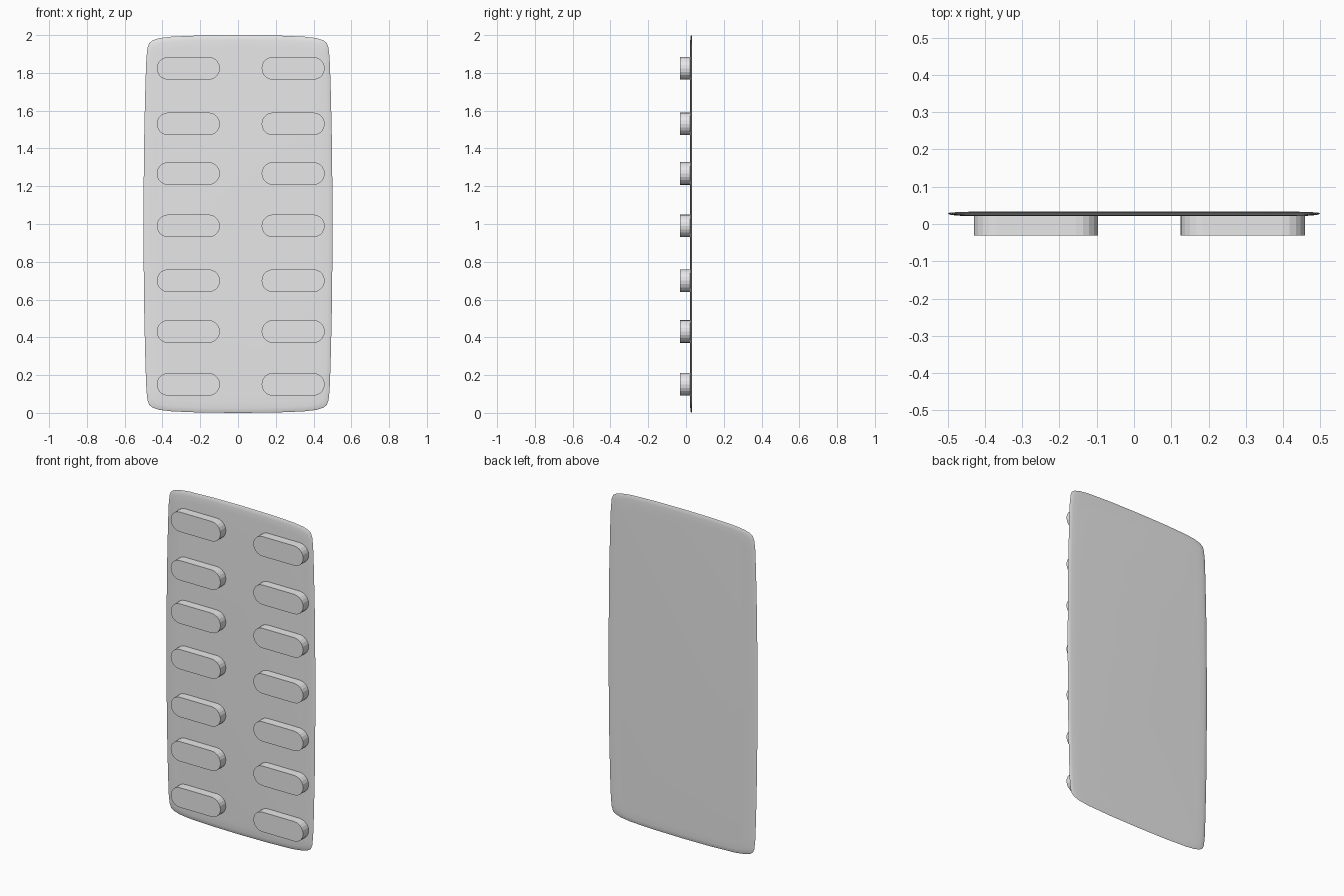
import bpy, bmesh, math

cube = bpy.data.objects.get("Cube")
if cube:
    bpy.data.objects.remove(cube, do_unlink=True)

grey = bpy.data.materials.new("light grey")
grey.use_nodes = True
grey.diffuse_color = (0.8, 0.8, 0.8, 1)
grey.node_tree.nodes["Principled BSDF"].inputs["Base Color"].default_value = (0.8, 0.8, 0.8, 1)


def loft(name, rings):
    """Join matching rings of points into a closed solid with flat end caps."""
    bm = bmesh.new()
    loops = [[bm.verts.new(p) for p in ring] for ring in rings]
    n = len(loops[0])
    for a, b in zip(loops, loops[1:]):
        for i in range(n):
            j = (i + 1) % n
            bm.faces.new((a[i], a[j], b[j], b[i]))
    bm.faces.new(loops[0])
    bm.faces.new(loops[-1])
    bmesh.ops.recalc_face_normals(bm, faces=bm.faces)
    mesh = bpy.data.meshes.new(name)
    bm.to_mesh(mesh)
    bm.free()
    mesh.materials.append(grey)
    obj = bpy.data.objects.new(name, mesh)
    bpy.context.collection.objects.link(obj)
    return obj


# Backing plate: bulging rounded rectangle with a thin tapered rim
quarter = [(0.5, 0), (0.499, 0.25), (0.496, 0.5), (0.49, 0.75), (0.485, 0.88),
           (0.479, 0.935), (0.469, 0.96), (0.45, 0.973), (0.415, 0.984),
           (0.35, 0.992), (0.2, 0.998), (0, 1)]
top = quarter + [(-x, z) for x, z in quarter[-2::-1]]
outline = top + [(x, -z) for x, z in top[-2:0:-1]]


def plate_ring(y, inset):
    return [(x * (1 - 2 * inset), y, 1 + z * (1 - inset)) for x, z in outline]


plate = loft("backing_plate", [
    plate_ring(0.021, 0.06), plate_ring(0.0225, 0.025), plate_ring(0.025, 0.006),
    plate_ring(0.028, 0), plate_ring(0.0305, 0.006), plate_ring(0.032, 0.025),
    plate_ring(0.033, 0.06)])
bpy.context.view_layer.objects.active = plate
plate.select_set(True)
bpy.ops.object.shade_smooth_by_angle(angle=math.radians(50))
plate.select_set(False)

# Two columns of capsule-shaped blisters
RADIUS, HALF_STRAIGHT, STEPS = 0.06, 0.107, 10


def capsule(cx, cz, y):
    points = []
    for side in (1, -1):
        for k in range(STEPS + 1):
            a = math.pi * (k / STEPS - 0.5)
            points.append((cx + side * (HALF_STRAIGHT + RADIUS * math.cos(a)),
                           y, cz + side * RADIUS * math.sin(a)))
    return points


for column, cx in (("right", -0.263), ("left", 0.292)):
    for row, cz in enumerate((1.824, 1.53, 1.267, 0.99, 0.7, 0.431, 0.151), 1):
        loft(f"{column}_blister_{row}", [capsule(cx, cz, -0.031), capsule(cx, cz, 0.024)])
